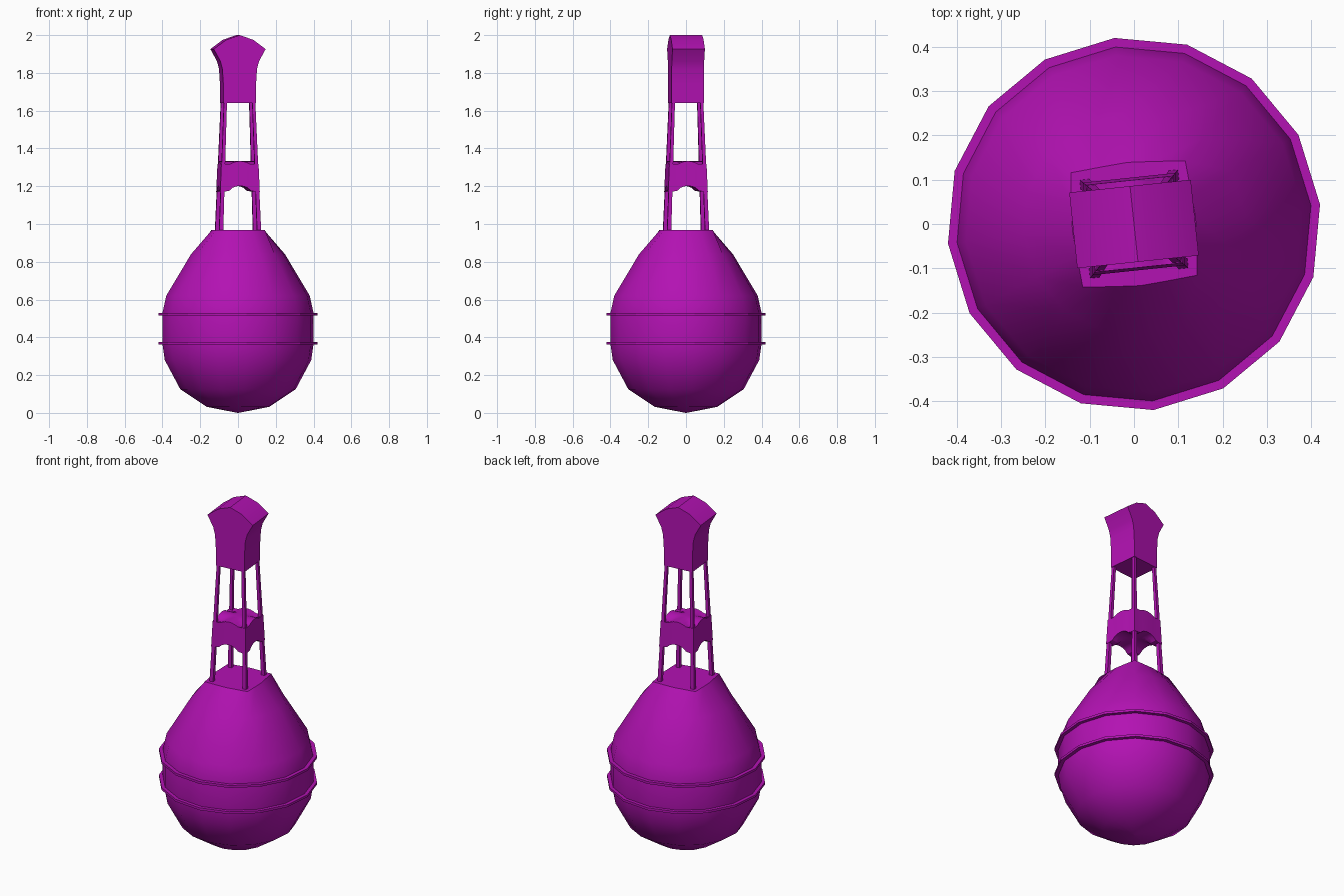
import bpy, bmesh
from math import cos, sin, pi, radians

if "Cube" in bpy.data.objects:
    bpy.data.objects.remove(bpy.data.objects["Cube"])

TURN = radians(6)      # the whole model is turned slightly about z
SIDES = 16

purple = bpy.data.materials.new("purple")
purple.diffuse_color = (0.45, 0.006, 0.45, 1)
purple.use_nodes = True
purple.node_tree.nodes["Principled BSDF"].inputs["Base Color"].default_value = purple.diffuse_color


def make(name, verts, faces, smooth=None):
    mesh = bpy.data.meshes.new(name)
    mesh.from_pydata(verts, [], faces)
    bm = bmesh.new()
    bm.from_mesh(mesh)
    bmesh.ops.recalc_face_normals(bm, faces=bm.faces[:])
    bm.to_mesh(mesh)
    bm.free()
    mesh.materials.append(purple)
    ob = bpy.data.objects.new(name, mesh)
    bpy.context.collection.objects.link(ob)
    ob.rotation_euler.z = TURN
    if smooth:
        bpy.ops.object.select_all(action='DESELECT')
        ob.select_set(True)
        bpy.context.view_layer.objects.active = ob
        bpy.ops.object.shade_smooth_by_angle(angle=radians(smooth))
    return ob


def loft(name, rings, smooth=None, closed=False):
    """Skin equal-length rings; cap the ends, or join last to first."""
    n, m = len(rings[0]), len(rings)
    verts = [p for r in rings for p in r]
    faces = []
    for k in range(m if closed else m - 1):
        a, b = k * n, (k + 1) % m * n
        faces += [(a + i, a + (i + 1) % n, b + (i + 1) % n, b + i) for i in range(n)]
    if not closed:
        faces += [tuple(range(n)), tuple(range((m - 1) * n, m * n))]
    return make(name, verts, faces, smooth)


def circle(r, z):
    return [(r * cos(2 * pi * i / SIDES), r * sin(2 * pi * i / SIDES), z)
            for i in range(SIDES)]


def square(cx, cy, h, z):
    return [(cx + sx * h, cy + sy * h, z) for sx, sy in ((-1, -1), (1, -1), (1, 1), (-1, 1))]


# Bulb body: round rings ending in a slightly bulged square platform
profile = [(0.002, 0), (0.166, 0.032), (0.307, 0.125), (0.39, 0.28), (0.403, 0.37),
           (0.403, 0.525), (0.382, 0.62), (0.25, 0.84)]
rings = [circle(r, z) for r, z in profile]
quarter = [(0.14, 0), (0.136, 0.057), (0.13, 0.13), (0.057, 0.136)]
top = []
for q in range(4):
    c, s = round(cos(q * pi / 2)), round(sin(q * pi / 2))
    top += [(x * c - y * s, x * s + y * c, 0.967) for x, y in quarter]
loft("bulb_body", rings + [top], 40)

# Two thin flanges around the middle
for name, z in (("lower_flange", 0.369), ("upper_flange", 0.523)):
    loft(name, [circle(0.395, z - 0.007), circle(0.4225, z - 0.007),
                circle(0.4225, z + 0.007), circle(0.395, z + 0.007)], closed=True)

# Four tapering legs
for sx, side in ((-1, "left"), (1, "right")):
    for sy, end in ((-1, "front"), (1, "back")):
        loft(f"{end}_{side}_leg", [square(sx * 0.101, sy * 0.101, 0.0108, 0.96),
                                   square(sx * 0.0754, sy * 0.0754, 0.008, 1.645)])

# Collar: crossing barrel vaults with arched top and underside
half = [(0, 1.202, 1.333), (0.2, 1.199, 1.331), (0.38, 1.192, 1.325),
        (0.55, 1.176, 1.315), (0.75, 1.172, 1.308), (1, 1.17, 1.317)]
span = [(-u, b, t) for u, b, t in half[:0:-1]] + half
n = len(span)
verts = []
for layer, w in ((1, 0.105), (2, 0.099)):
    verts += [(p[0] * w, q[0] * w, max(p[layer], q[layer])) for p in span for q in span]
faces = []
for base in (0, n * n):
    faces += [(base + i * n + j, base + (i + 1) * n + j, base + (i + 1) * n + j + 1,
               base + i * n + j + 1) for i in range(n - 1) for j in range(n - 1)]
rim = ([i * n for i in range(n)] + [(n - 1) * n + j for j in range(1, n)]
       + [i * n + n - 1 for i in range(n - 2, -1, -1)] + list(range(n - 2, 0, -1)))
faces += [(a, b, b + n * n, a + n * n) for a, b in zip(rim, rim[1:] + rim[:1])]
make("vaulted_collar", verts, faces, 30)

# Flared head with a gently curved roof, extruded front to back
right = [(0.087, 1.64), (0.087, 1.74), (0.092, 1.82), (0.103, 1.862), (0.138, 1.926),
         (0.072, 1.975)]
outline = right + [(0, 2.0)] + [(-x, z) for x, z in reversed(right)]
loft("flared_head", [[(x, y, z) for x, z in outline] for y in (-0.086, 0.086)], 30)
